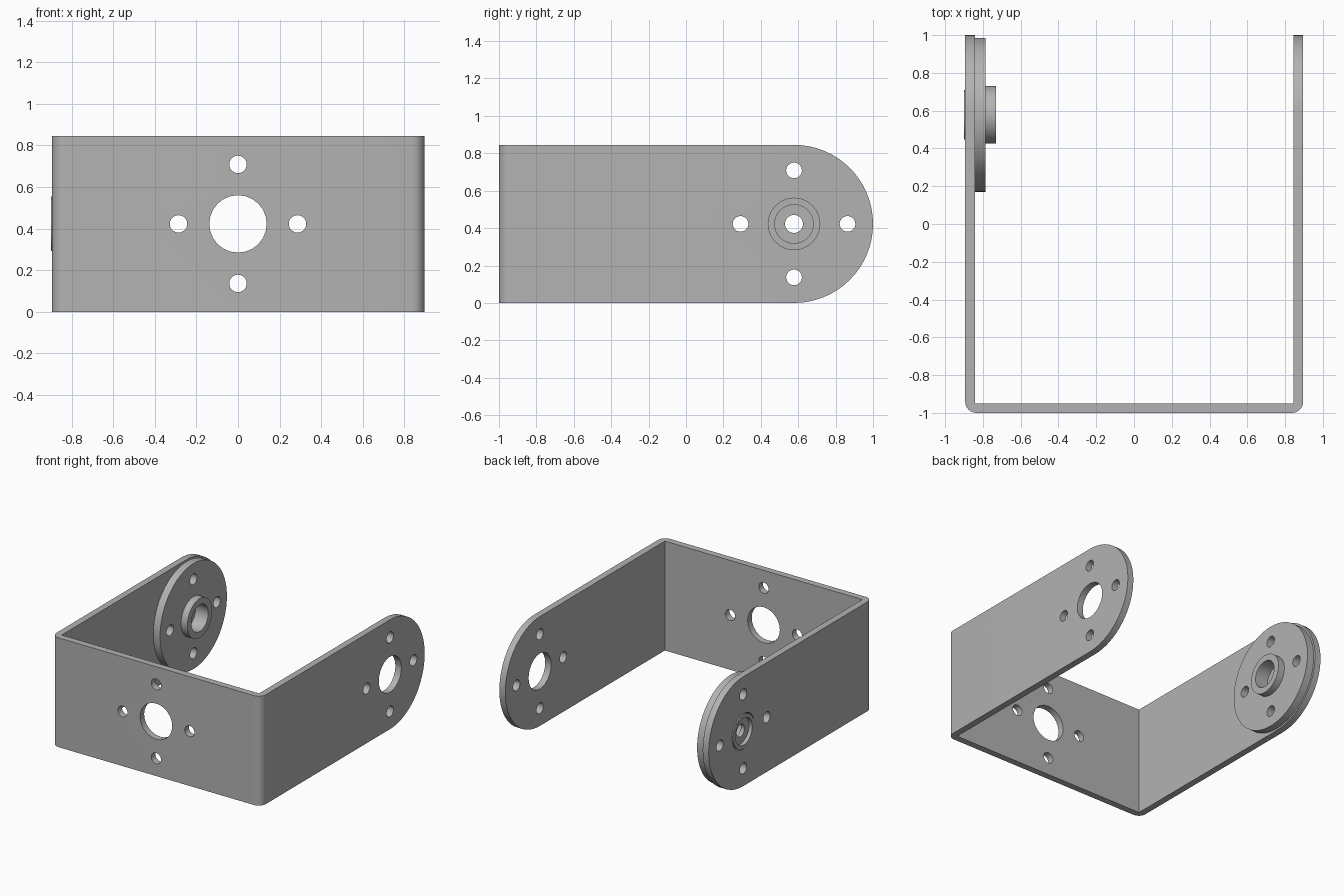
import bpy
import bmesh
from math import sin, cos, pi, radians
from mathutils import Matrix, Vector

if "Cube" in bpy.data.objects:
    bpy.data.objects.remove(bpy.data.objects["Cube"], do_unlink=True)

HEIGHT, WALL = 0.845, 0.051
LEFT, RIGHT = 0.896, -0.894           # outer faces of the two arms
MID = HEIGHT / 2
PIVOT_Y = 1 - MID                     # arm ends are full half-rounds
BIG_R, SMALL_R, SPACING = 0.138, 0.042, 0.286

metal = bpy.data.materials.new("grey metal")
metal.use_nodes = True
GREY = (0.45, 0.45, 0.45, 1)
metal.diffuse_color = GREY
metal.node_tree.nodes["Principled BSDF"].inputs["Base Color"].default_value = GREY


def make_object(name, bm):
    bmesh.ops.recalc_face_normals(bm, faces=bm.faces)
    mesh = bpy.data.meshes.new(name)
    bm.to_mesh(mesh)
    bm.free()
    mesh.materials.append(metal)
    obj = bpy.data.objects.new(name, mesh)
    bpy.context.collection.objects.link(obj)
    return obj


def arc(cx, cy, r, start, end, steps):
    angles = [radians(start + (end - start) * i / steps) for i in range(steps + 1)]
    return [(cx + r * cos(a), cy + r * sin(a)) for a in angles]


def prism(name, points, direction):
    bm = bmesh.new()
    face = bm.faces.new([bm.verts.new(p) for p in points])
    new = bmesh.ops.extrude_face_region(bm, geom=[face], use_keep_orig=True)["geom"]
    bmesh.ops.translate(bm, vec=direction, verts=[v for v in new if isinstance(v, bmesh.types.BMVert)])
    return make_object(name, bm)


def add_rod(bm, axis, centre, r, length, sides):
    turn = Matrix.Rotation(pi / 2, 4, "Y" if axis == "X" else "X")
    bmesh.ops.create_cone(bm, cap_ends=True, segments=sides, radius1=r, radius2=r,
                          depth=length, matrix=Matrix.Translation(centre) @ turn)


def add_bolt_rods(bm, axis, centre, length):
    side = Vector((0, SPACING, 0)) if axis == "X" else Vector((SPACING, 0, 0))
    up = Vector((0, 0, SPACING))
    for offset in (side, -side, up, -up):
        add_rod(bm, axis, Vector(centre) + offset, SMALL_R, length, 24)


def boolean(obj, cutter, operation):
    mod = obj.modifiers.new(operation.lower(), "BOOLEAN")
    mod.operation, mod.object, mod.solver = operation, cutter, "EXACT"
    bpy.context.view_layer.objects.active = obj
    bpy.ops.object.modifier_apply(modifier=mod.name)
    bpy.data.objects.remove(cutter, do_unlink=True)


def smooth(obj):
    bpy.ops.object.select_all(action="DESELECT")
    obj.select_set(True)
    bpy.context.view_layer.objects.active = obj
    bpy.ops.object.shade_smooth_by_angle(angle=radians(30))


# Bracket: bent strip seen from above, with rounded outer bends
BEND = 0.06
outline = [(RIGHT, 1.2)]
outline += arc(RIGHT + BEND, -1 + BEND, BEND, 180, 270, 8)
outline += arc(LEFT - BEND, -1 + BEND, BEND, 270, 360, 8)
outline += [(LEFT, 1.2), (LEFT - WALL, 1.2), (LEFT - WALL, -1 + WALL),
            (RIGHT + WALL, -1 + WALL), (RIGHT + WALL, 1.2)]
bracket = prism("bracket", [(x, y, -0.1) for x, y in outline], (0, 0, 1.1))

# Side silhouette gives the half-round arm ends
side = [(-1.3, 0)] + arc(PIVOT_Y, MID, MID, -90, 90, 32) + [(-1.3, HEIGHT)]
boolean(bracket, prism("side_trim", [(-1.2, y, z) for y, z in side], (2.4, 0, 0)), "INTERSECT")

# Holes through both arms and the front plate
rods = bmesh.new()
add_rod(rods, "X", (0, PIVOT_Y, MID), BIG_R, 3, 24)
add_bolt_rods(rods, "X", (0, PIVOT_Y, MID), 3)
add_rod(rods, "Y", (0, -1, MID), BIG_R, 0.4, 24)
add_bolt_rods(rods, "Y", (0, -1, MID), 0.4)
boolean(bracket, make_object("bracket_holes", rods), "DIFFERENCE")
smooth(bracket)

# Round horn: turned disc with an inner hub, an outer plug and a stepped bore
inner = RIGHT + WALL
section = [(-0.899, 0.103), (-0.899, 0.131), (inner, 0.131), (inner, 0.408),
           (-0.785, 0.408), (-0.785, 0.152), (-0.731, 0.152), (-0.731, 0.103),
           (-0.84, 0.103), (-0.84, 0.048), (-0.87, 0.048), (-0.87, 0.103)]
bm = bmesh.new()
centre = Vector((0, PIVOT_Y, MID))
verts = [bm.verts.new(centre + Vector((x, 0, r))) for x, r in section]
edges = [bm.edges.new((a, b)) for a, b in zip(verts, verts[1:] + verts[:1])]
bmesh.ops.spin(bm, geom=verts + edges, cent=centre, axis=(1, 0, 0), angle=2 * pi, steps=64)
bmesh.ops.remove_doubles(bm, verts=bm.verts, dist=0.0005)
horn = make_object("round_horn", bm)

rods = bmesh.new()
add_bolt_rods(rods, "X", (-0.8, PIVOT_Y, MID), 0.5)
boolean(horn, make_object("horn_holes", rods), "DIFFERENCE")
smooth(horn)
